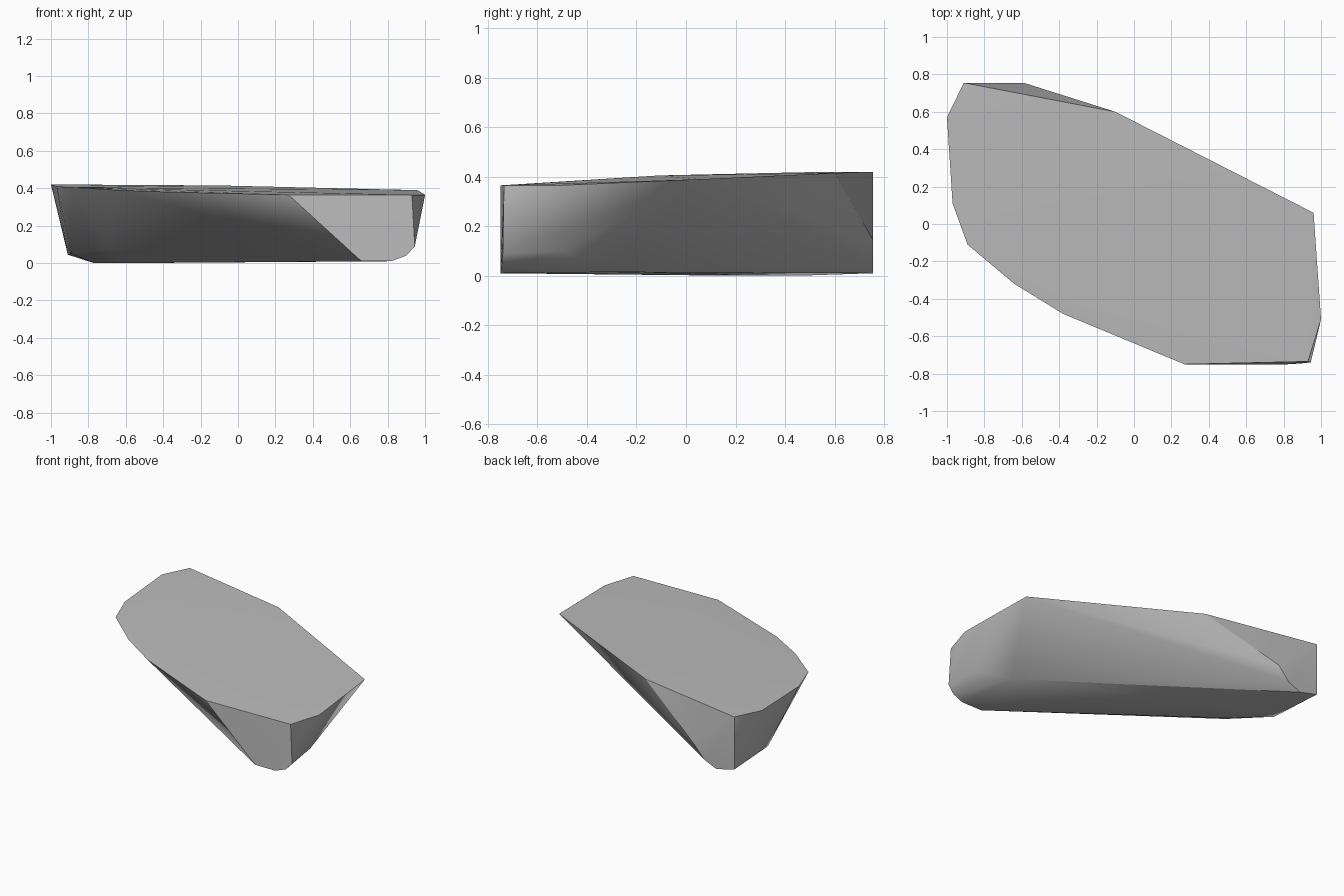
import bpy
import bmesh
from math import radians

cube = bpy.data.objects.get("Cube")
if cube:
    bpy.data.objects.remove(cube, do_unlink=True)

# Stone colour
stone = bpy.data.materials.new("grey_stone")
stone.use_nodes = True
grey = (0.5, 0.5, 0.5, 1)
stone.diffuse_color = grey
stone.node_tree.nodes["Principled BSDF"].inputs["Base Color"].default_value = grey

# Rim of the broad, nearly level top
rim = [(-.91, .755, .42), (-1, .57, .42), (-.97, .11, .41), (-.89, -.11, .405),
       (-.64, -.32, .39), (-.38, -.48, .38), (.27, -.75, .365), (.93, -.735, .365),
       (1, -.51, .365), (.96, .06, .39), (-.1, .6, .415)]

# Upright end faces at the front and back
front_end = [(.66, -.75, .01), (.82, -.75, .01), (.9, -.745, .04), (.945, -.74, .09)]
back_end = [(-.59, .755, .145), (-.675, .755, .05), (-.77, .755, .01), (-.91, .755, .045)]

# Worn lower edges and underside
underside = [(.92, -.5, .1), (.85, -.5, .04), (.76, -.32, .015), (-.92, .46, .1),
             (-.89, .35, .05), (-.69, .1, .07), (-.6, .2, 0), (-.77, .45, 0)]

# Wrap the corners in one convex, chipped boulder
bm = bmesh.new()
for corner in rim + front_end + back_end + underside:
    bm.verts.new(corner)
hull = bmesh.ops.convex_hull(bm, input=bm.verts[:])
loose = [v for v in bm.verts if not v.link_faces]
bmesh.ops.delete(bm, geom=loose, context='VERTS')
bmesh.ops.recalc_face_normals(bm, faces=bm.faces[:])

mesh = bpy.data.meshes.new("flat_rock")
bm.to_mesh(mesh)
bm.free()
mesh.materials.append(stone)
rock = bpy.data.objects.new("flat_rock", mesh)
bpy.context.collection.objects.link(rock)

# Soft sides with a crisp top rim
bpy.ops.object.select_all(action='DESELECT')
rock.select_set(True)
bpy.context.view_layer.objects.active = rock
bpy.ops.object.shade_smooth_by_angle(angle=radians(30))
